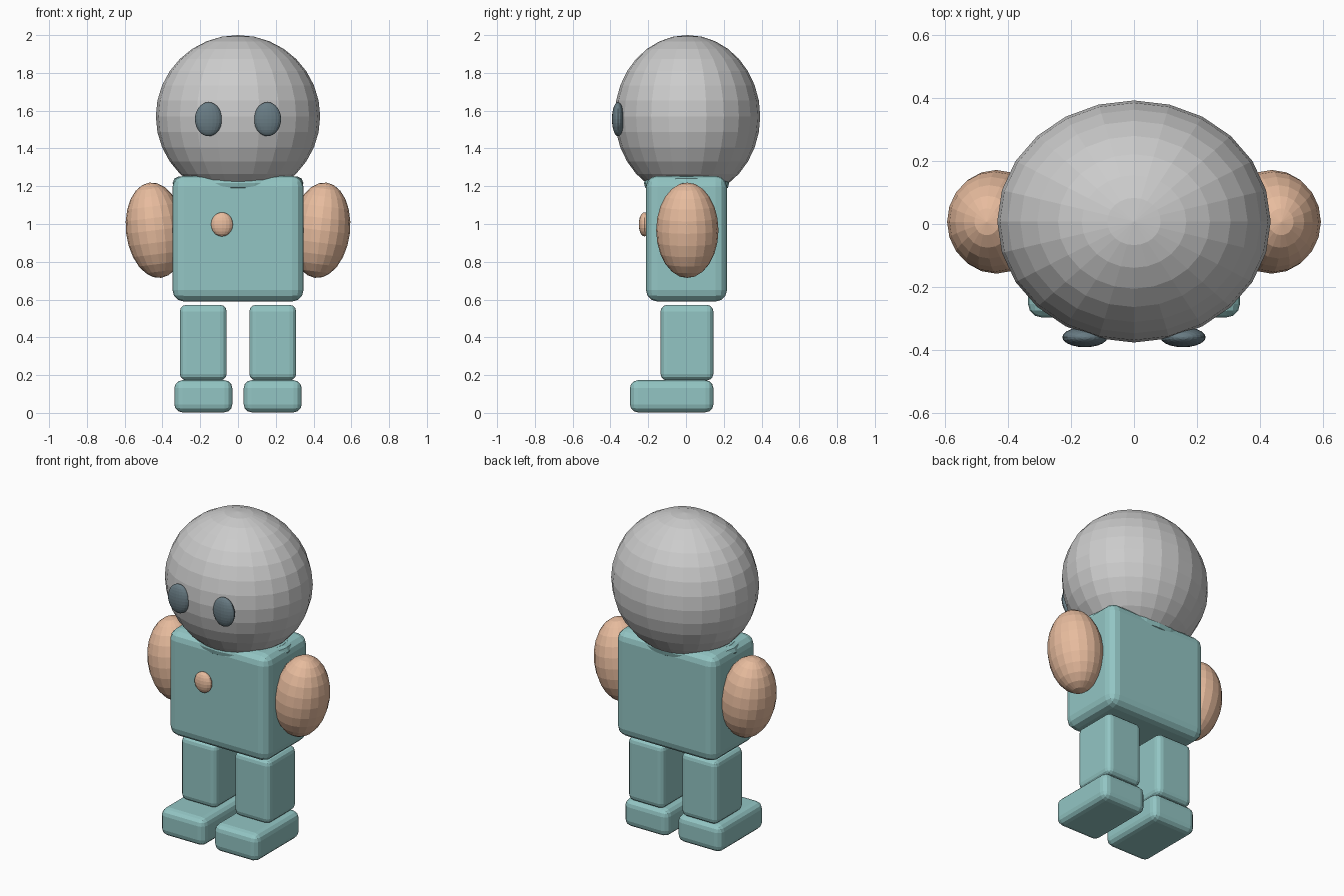
import bpy
from math import radians

if "Cube" in bpy.data.objects:
    bpy.data.objects.remove(bpy.data.objects["Cube"])


def material(name, rgb):
    m = bpy.data.materials.new(name)
    m.diffuse_color = (*rgb, 1)
    m.use_nodes = True
    m.node_tree.nodes["Principled BSDF"].inputs["Base Color"].default_value = m.diffuse_color
    return m


TEAL = material("teal", (0.29, 0.56, 0.55))
PEACH = material("peach", (0.80, 0.50, 0.34))
SLATE = material("slate", (0.14, 0.20, 0.23))


def finish(name, mat):
    ob = bpy.context.object
    ob.name = name
    if mat:
        ob.data.materials.append(mat)
    return ob


def ellipsoid(name, loc, radii, mat=None, segs=20, rings=12, tilt=0):
    bpy.ops.mesh.primitive_uv_sphere_add(segments=segs, ring_count=rings, radius=1,
                                         location=loc, rotation=(0, radians(tilt), 0))
    ob = finish(name, mat)
    ob.scale = radii
    return ob


def rounded_box(name, lo, hi, bevel, mat):
    centre = [(a + b) / 2 for a, b in zip(lo, hi)]
    bpy.ops.mesh.primitive_cube_add(size=1, location=centre)
    ob = finish(name, mat)
    ob.scale = [b - a for a, b in zip(lo, hi)]
    bpy.ops.object.transform_apply(location=False, rotation=False, scale=True)
    mod = ob.modifiers.new("rounding", 'BEVEL')
    mod.width = bevel
    mod.segments = 3
    return ob


# Head
ellipsoid("head", (0, 0.008, 1.57), (0.435, 0.385, 0.43), None, 24, 16)

# Torso and the collar ring around the neck
rounded_box("torso", (-0.347, -0.212, 0.59), (0.347, 0.217, 1.255), 0.06, TEAL)
bpy.ops.mesh.primitive_torus_add(major_radius=1, minor_radius=0.11, major_segments=24,
                                 minor_segments=8, location=(0, 0.003, 1.217))
collar = finish("collar", TEAL)
collar.scale = (0.312, 0.203, 0.32)

# Chest button
ellipsoid("button", (-0.085, -0.22, 0.998), (0.058, 0.03, 0.064), PEACH, 16, 10)

# Paired parts
for side, s in (("left", -1), ("right", 1)):
    ellipsoid(side + "_eye", (s * 0.156, -0.36, 1.555), (0.072, 0.032, 0.09), SLATE, 20, 14)
    ellipsoid(side + "_arm", (s * 0.438, 0.007, 0.967), (0.155, 0.165, 0.254), PEACH,
              20, 12, s * 7)
    for part, x0, x1, y0, y1, z0, z1, bevel in (
            ("leg", 0.06, 0.308, -0.135, 0.145, 0.172, 0.572, 0.035),
            ("foot", 0.03, 0.337, -0.297, 0.145, 0.003, 0.173, 0.042)):
        xa, xb = sorted((s * x0, s * x1))
        rounded_box(side + "_" + part, (xa, y0, z0), (xb, y1, z1), bevel, TEAL)
